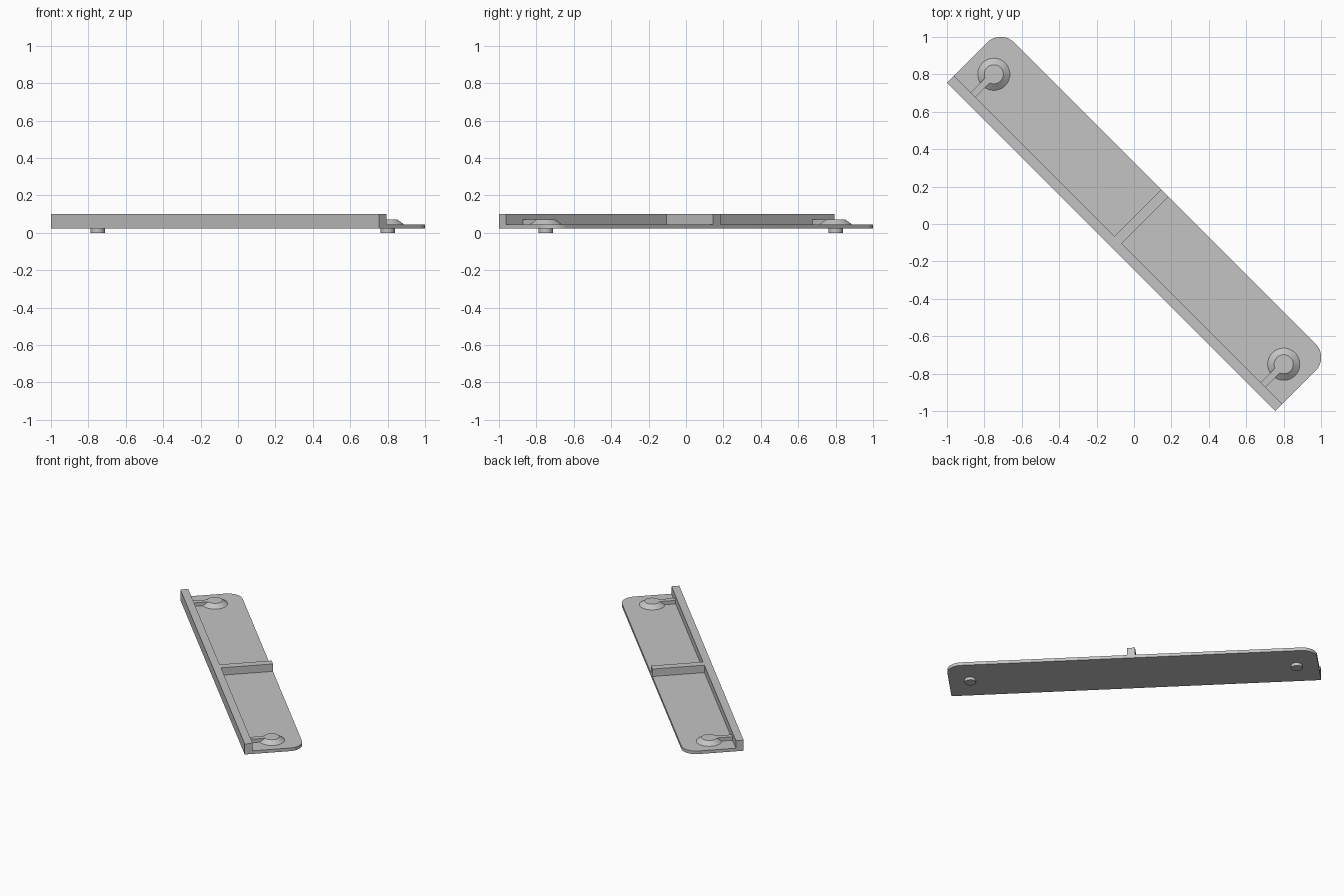
import bpy, bmesh, math
from mathutils import Matrix

if "Cube" in bpy.data.objects:
    bpy.data.objects.remove(bpy.data.objects["Cube"])

# Everything is laid out along local x, then turned 45 degrees about z
TURN = Matrix.Rotation(math.radians(-45), 4, 'Z')
HALF, FRONT, INNER, BACK = 1.241, -0.173, -0.12, 0.233
BASE, FLOOR, TOP, BOSS_TOP = 0.022, 0.045, 0.10, 0.071
BOSS_X, BOSS_Y = 1.096, 0.036

grey = bpy.data.materials.new("light grey")
grey.diffuse_color = (0.55, 0.55, 0.55, 1)
grey.use_nodes = True
grey.node_tree.nodes["Principled BSDF"].inputs["Base Color"].default_value = grey.diffuse_color


def finish(name, bm, smooth=False):
    bmesh.ops.recalc_face_normals(bm, faces=bm.faces)
    bm.transform(TURN)
    mesh = bpy.data.meshes.new(name)
    bm.to_mesh(mesh)
    bm.free()
    mesh.materials.append(grey)
    ob = bpy.data.objects.new(name, mesh)
    bpy.context.collection.objects.link(ob)
    if smooth:
        bpy.ops.object.select_all(action='DESELECT')
        ob.select_set(True)
        bpy.context.view_layer.objects.active = ob
        bpy.ops.object.shade_smooth_by_angle(angle=math.radians(30))
    return ob


def prism(name, outline, z0, z1, smooth=False):
    bm = bmesh.new()
    face = bm.faces.new([bm.verts.new((x, y, z0)) for x, y in outline])
    ext = bmesh.ops.extrude_face_region(bm, geom=[face])
    for v in ext["geom"]:
        if isinstance(v, bmesh.types.BMVert):
            v.co.z = z1
    return finish(name, bm, smooth)


def box(name, x0, x1, y0, y1, z0, z1):
    return prism(name, [(x0, y0), (x1, y0), (x1, y1), (x0, y1)], z0, z1)


def cone(name, x, y, r0, r1, z0, z1):
    bm = bmesh.new()
    bmesh.ops.create_cone(bm, cap_ends=True, segments=48, radius1=r0, radius2=r1, depth=z1 - z0,
                          matrix=Matrix.Translation((x, y, (z0 + z1) / 2)))
    return finish(name, bm, True)


# Base plate with two rounded back corners
r = 0.1
outline = [(-HALF, INNER), (HALF, INNER)]
for cx, start in ((HALF - r, 0), (-HALF + r, 90)):
    for i in range(13):
        a = math.radians(start + 90 * i / 12)
        outline.append((cx + r * math.cos(a), BACK - r + r * math.sin(a)))
prism("base_plate", outline, BASE, FLOOR, True)

# Raised rail along the front edge and the rib across the middle
box("front_rail", -HALF, HALF, FRONT, INNER, BASE, TOP)
box("middle_rib", -0.027, 0.027, INNER, BACK, FLOOR, TOP)

# Bosses with a short web to the rail, and pins underneath
for side, s in (("left", -1), ("right", 1)):
    x = s * BOSS_X
    cone(side + "_boss", x, BOSS_Y, 0.086, 0.051, FLOOR, BOSS_TOP)
    box(side + "_web", x - 0.018, x + 0.018, INNER, BOSS_Y - 0.047, FLOOR, BOSS_TOP)
    cone(side + "_pin", x, BOSS_Y, 0.038, 0.038, 0, BASE)
